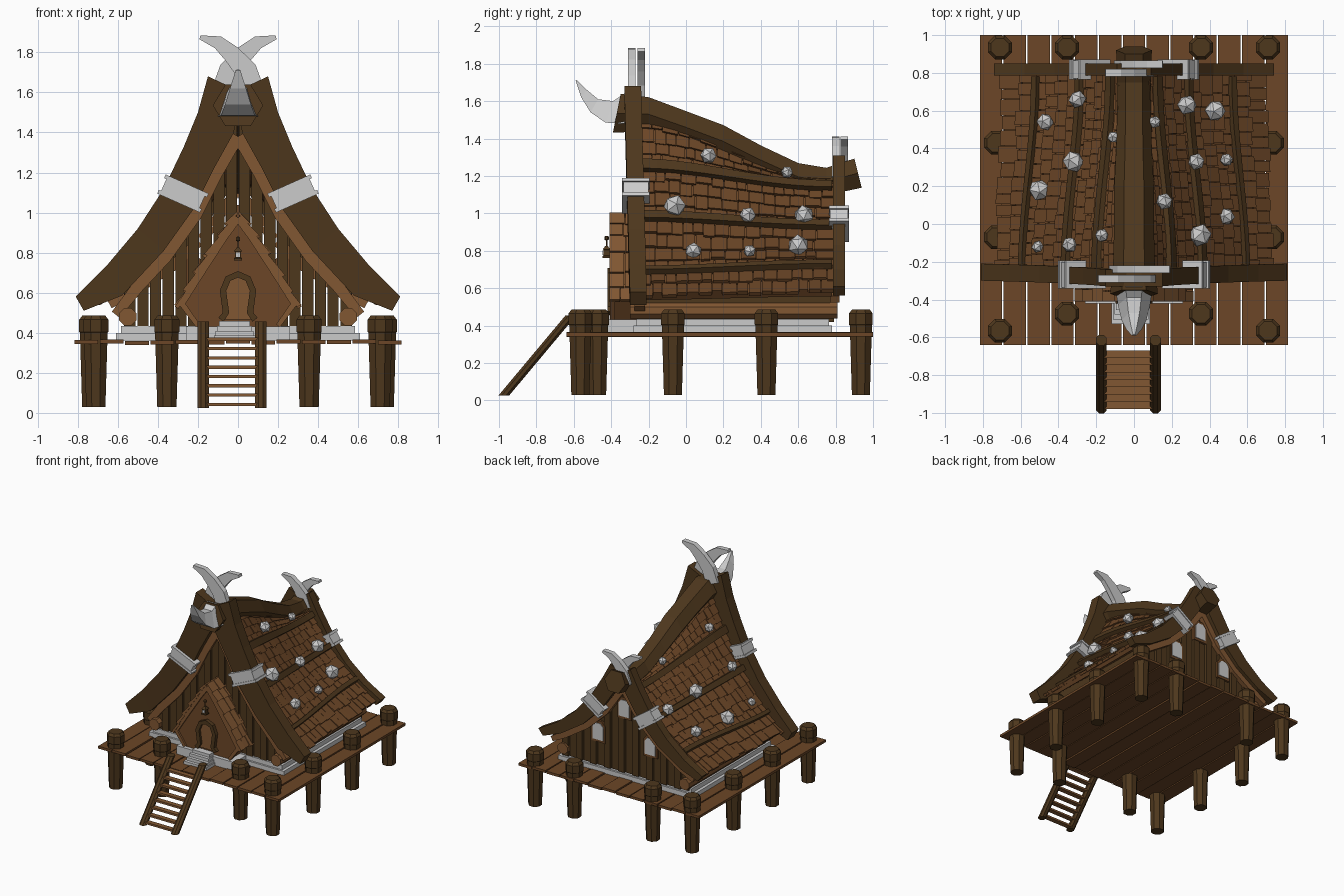
import bpy, bmesh, math, random
from mathutils import Vector, Matrix

if "Cube" in bpy.data.objects:
    bpy.data.objects.remove(bpy.data.objects["Cube"])
random.seed(4)

def material(name, c):
    m = bpy.data.materials.new(name)
    m.diffuse_color = (*c, 1)
    m.use_nodes = True
    m.node_tree.nodes["Principled BSDF"].inputs["Base Color"].default_value = m.diffuse_color
    return m
DARK = material("dark_wood", (0.075, 0.038, 0.012))
MID = material("wood", (0.15, 0.062, 0.02))
LIGHT = material("light_wood", (0.22, 0.095, 0.032))

def finish(name, bm, mat):
    bmesh.ops.recalc_face_normals(bm, faces=bm.faces)
    me = bpy.data.meshes.new(name)
    bm.to_mesh(me)
    bm.free()
    ob = bpy.data.objects.new(name, me)
    bpy.context.collection.objects.link(ob)
    if mat:
        me.materials.append(mat)
    return ob

def add_loft(bm, sections):
    rings = [[bm.verts.new(p) for p in s] for s in sections]
    n = len(rings[0])
    for a, b in zip(rings, rings[1:]):
        for i in range(n):
            bm.faces.new((a[i], a[(i + 1) % n], b[(i + 1) % n], b[i]))
    bm.faces.new(rings[0])
    bm.faces.new(rings[-1])

def loft(name, sections, mat=None):
    bm = bmesh.new()
    add_loft(bm, sections)
    return finish(name, bm, mat)

def prism(name, poly, y0, y1, mat=None):
    return loft(name, [[(x, y, z) for x, z in poly] for y in (y0, y1)], mat)

def box(name, x0, x1, y0, y1, z0, z1, mat=None):
    return prism(name, [(x0, z0), (x1, z0), (x1, z1), (x0, z1)], y0, y1, mat)

def ring(c, r, n, axis='z', sx=1, off=0.5):
    out = []
    for i in range(n):
        a = (i + off) * 2 * math.pi / n
        u, v = r * sx * math.cos(a), r * math.sin(a)
        out.append(Vector(c) + Vector((u, v, 0) if axis == 'z' else (u, 0, v)))
    return out

def sweep(name, path, y0, y1, mat=None, s=1):
    """Flat ribbon in the xz plane; path holds (x, z, half width)."""
    sec = []
    for i, (x, z, h) in enumerate(path):
        a, b = path[max(i - 1, 0)], path[min(i + 1, len(path) - 1)]
        t = Vector((b[0] - a[0], b[1] - a[1])).normalized() * h
        sec.append([(s * (x - t.y), y0, z + t.x), (s * (x - t.y), y1, z + t.x),
                    (s * (x + t.y), y1, z - t.x), (s * (x + t.y), y0, z - t.x)])
    return loft(name, sec, mat)

# Roof surface blended between front and back profiles
FRONT = [(.04, 1.52), (.17, 1.25), (.34, .97), (.46, .81), (.57, .68), (.71, .56)]
BACK = [(.03, 1.2), (.1, 1.14), (.27, .92), (.39, .8), (.5, .71), (.68, .58)]
def roof_point(u, y):
    w = min(max((y + .25) / 1.0, 0), 1)
    w = w * w * (3 - 2 * w)
    k = min(max(int(u * 5), 0), 4)
    f = u * 5 - k
    p = [Vector(FRONT[i]).lerp(Vector(BACK[i]), w) for i in (k, k + 1)]
    return p[0].lerp(p[1], f)
def roof(u, y, off, s):
    t = (roof_point(u + .02, y) - roof_point(u - .02, y)).normalized()
    p = roof_point(u, y) + Vector((-t.y, t.x)) * off
    return Vector((s * p.x, y, p.y))
def roof_z(x, prof):
    for a, b in zip(prof, prof[1:]):
        if x <= b[0]:
            return a[1] + (max(x, a[0]) - a[0]) / (b[0] - a[0]) * (b[1] - a[1])
    return prof[-1][1]

def shingles(bm, fn, rows, y0, y1, s, wmin, wmax):
    for u0, u1 in zip(rows, rows[1:]):
        y = y0
        while y < y1 - .005:
            e = y + random.uniform(wmin, wmax)
            e = y1 if e > y1 - wmin * .6 else e
            lo, k = u1 + random.uniform(0, .25) * (u1 - u0), random.uniform(.018, .028)
            add_loft(bm, [[fn(u0, q, .008, s), fn(lo, q, k, s), fn(lo, q, 0, s), fn(u0, q, -.008, s)]
                          for q in (y, e - .004)])
            y = e

ROWS = [i / 20 for i in range(9)] + [.5, .6, .7, .8, .9, 1]
YS = [-.24 + i * .085 for i in range(13)]
for s, side in ((1, "right"), (-1, "left")):
    # Roof slope, shingles and battens
    us = [i / 10 for i in range(11)]
    loft("roof_shell_" + side, [[roof(u, y, 0, s) for u in us] + [roof(u, y, -.03, s) for u in us[::-1]] for y in YS], MID)
    bm = bmesh.new()
    shingles(bm, roof, ROWS, -.24, .79, s, .05, .09)
    finish("roof_shingles_" + side, bm, MID)
    for u in (.2, .4, .8):
        loft("roof_batten_" + side, [[roof(u - .02, y, .0, s), roof(u - .018, y, .045, s),
             roof(u + .022, y, .045, s), roof(u + .025, y, 0, s)] for y in YS], DARK)
    # Curved gable beams: outer x, z, inner x, z
    fb = [(.15, 1.68, 0, 1.61), (.2, 1.5, .02, 1.4), (.27, 1.33, .12, 1.22), (.37, 1.12, .22, 1.02),
          (.5, .92, .37, .81), (.66, .73, .58, .585), (.81, .58, .77, .51)]
    bb = [(.09, 1.31, 0, 1.26), (.16, 1.18, .05, 1.1), (.27, 1.0, .17, .92), (.42, .83, .34, .75),
          (.58, .7, .54, .62), (.74, .61, .70, .56)]
    for nm, st, ya, yb, lean in (("front", fb, -.30, -.21, -.03), ("back", bb, .785, .85, 0)):
        sec = []
        for ox, oz, ix, iz in st:
            d = lean * (oz - .58) / 1.1
            sec.append([(s * ox, ya + d, oz), (s * ox, yb + d, oz), (s * ix, yb + d, iz), (s * ix, ya + d, iz)])
        loft(f"{nm}_gable_beam_{side}", sec, DARK)
    # Lighter lining under the gable beams
    sweep("front_gable_lining_" + side, [(0, 1.38, .03), (.11, 1.19, .03), (.21, .99, .03), (.36, .78, .03),
          (.5, .63, .03), (.61, .49, .025)], -.275, -.22, LIGHT, s)
    sweep("back_gable_lining_" + side, [(0, 1.12, .025), (.16, .89, .025), (.33, .73, .025), (.53, .6, .025),
          (.64, .54, .02)], .77, .82, LIGHT, s)
    # Grey clamps around the gable beams
    for nm, cx, cz, ya, yb, L, ang in (("front", .275, 1.095, -.335, -.2, .21, 24), ("back", .235, .945, .77, .865, .17, 35)):
        for k, (h, grow) in enumerate(((.07, 0), (.02, .012), (.02, .012))):
            ob = box(f"{nm}_clamp_{side}", -L / 2 - grow, L / 2 + grow, ya - grow / 2, yb + grow / 2, -h / 2, h / 2)
            dz = (0, .042, -.042)[k]
            ob.data.transform(Matrix.Translation((s * cx, 0, cz)) @ Matrix.Rotation(-math.radians(ang) * s, 4, 'Y')
                              @ Matrix.Translation((0, 0, dz)))
    # Crossed horns on both gables
    horn = [(.08, 1.6, .055), (.04, 1.71, .055), (-.03, 1.79, .045), (-.1, 1.85, .033), (-.19, 1.875, .01)]
    y = -.29 if s > 0 else -.24
    sweep("front_horn_" + side, horn, y - .02, y + .02, None, s)
    y = .8 if s > 0 else .845
    sweep("back_horn_" + side, [(x * .8, 1.41 - (1.885 - z) * .8, h * .8) for x, z, h in horn], y - .02, y + .02, None, s)
    # Sill log and side wall
    loft("sill_log_" + side, [ring((s * .55, y, .48), .047, 8, 'y') for y in (-.3, .81)], LIGHT)
    box("side_wall_" + side, s * .53, s * .57, -.22, .77, .43, .64, DARK)

# Ridge beam
ridge = [(-.37, 1.535, .12), (-.2, 1.53, .105), (0, 1.46, .1), (.2, 1.385, .1), (.4, 1.285, .09), (.6, 1.195, .085),
         (.75, 1.17, .085), (.92, 1.215, .09)]
loft("ridge_beam", [[p + Vector((0, (p.z - z) * .2 * (i == 0) - (p.z - z) * .25 * (i == 7), 0))
     for p in ring((0, y, z), r, 6, 'y', 1.05, 0)] for i, (y, z, r) in enumerate(ridge)], DARK)
# Forward-pointing horn
loft("nose_horn", [[(-w, y, z), (w, y, z), (w * .45, y2, z2), (-w * .45, y2, z2)] for y, z, y2, z2, w in
     ((-.33, 1.48, -.33, 1.64, .1), (-.43, 1.485, -.39, 1.6, .085), (-.51, 1.54, -.47, 1.61, .065),
      (-.56, 1.62, -.53, 1.66, .04), (-.59, 1.71, -.585, 1.715, .012))])

# Grey studs on the roof: x, y, z, radius
for x, y, z, r in ((.16, .12, 1.31, .045), (.11, .54, 1.22, .033), (.35, -.06, 1.04, .062), (.33, .33, .99, .045),
                   (.28, .63, .99, .055), (.49, .04, .8, .046), (.49, .34, .8, .035), (.43, .6, .83, .058),
                   (-.3, .66, .97, .048), (-.47, .54, .79, .047), (-.11, .46, 1.24, .033), (-.32, .33, 1.0, .058),
                   (-.5, .18, .77, .06), (-.17, -.06, 1.33, .038), (-.34, -.11, 1.04, .042), (-.51, -.12, .79, .033)):
    bm = bmesh.new()
    bmesh.ops.create_icosphere(bm, subdivisions=1, radius=r, matrix=Matrix.Translation((x, y, z))
                               @ Matrix.Rotation(random.random() * 3, 4, (1, 1, 0)))
    finish("roof_stud", bm, None)

# Plank gable walls
for nm, prof, y, drop in (("front", FRONT, -.23, .05), ("back", BACK, .76, .05)):
    edges = [-.57 + i * 1.14 / 18 for i in range(19)]
    for i, (a, b) in enumerate(zip(edges, edges[1:])):
        g, j = .004, .012 * (i % 2)
        top = [(x, roof_z(abs(x), prof) - drop) for x in (b - g, a + g)]
        prism(nm + "_wall_plank", [(a + g, .42), (b - g, .42)] + top, y - .02 - j * (nm == "front"), y + .02 + j * (nm == "back"), DARK)
# Back windows with pointed tops
for x, z in ((0, .95), (-.235, .7), (.235, .7)):
    for w, y1, m, nm in ((.062, .798, MID, "window_frame"), (.048, .803, None, "window_pane")):
        prism(nm, [(x - w, z - w * 1.4), (x + w, z - w * 1.4), (x + w, z + w * .8), (x + w * .5, z + w * 1.4),
                   (x - w * .5, z + w * 1.4), (x - w, z + w * .8)], .77, y1, m)

# Stone foundation and front steps
box("foundation_lower", -.61, .61, -.28, .78, .362, .4)
box("foundation_upper", -.585, .585, -.265, .765, .4, .435)
box("porch_foundation", -.26, .26, -.42, -.25, .362, .432)
for i in range(4):
    box("stone_step", -.12 + i * .008, .085 - i * .008, -.53 + i * .025, -.4, .362 + i * .024, .386 + i * .024)

# Porch gable
prism("porch_face", [(-.2, .43), (-.28, .55), (0, .98), (.28, .55), (.2, .43)], -.39, -.22, MID)
PORCH = [Vector(p) for p in ((0, 1.0), (.07, .9), (.2, .7), (.29, .535))]
def porch_roof(u, y, off, s):
    k = min(int(u * 3), 2)
    p = PORCH[k].lerp(PORCH[k + 1], u * 3 - k) + Vector((.86, .5)) * off
    return Vector((s * max(p.x, 0), y, p.y))
for s in (-1, 1):
    bm = bmesh.new()
    shingles(bm, porch_roof, [0, .2, .36, .52, .68, .84, 1], -.41, -.22, s, .05, .09)
    finish("porch_shingles", bm, LIGHT)
    sweep("porch_trim", [(0, .975, .02), (.07, .88, .02), (.2, .68, .02), (.28, .545, .018), (.2, .435, .012)], -.405, -.38, LIGHT, s)

# Door and horseshoe surround
half = [(.085, .465), (.06, .5), (.075, .61), (.05, .67), (0, .692)]
arch = half + [(-x, z) for x, z in half[-2::-1]]
prism("door", arch, -.4, -.38, LIGHT)
sweep("door_surround", [(x, z, .016) for x, z in arch], -.42, -.38, DARK)
# Hanging lantern
loft("lantern_hook", [ring((0, -.425, z), r, 6) for z, r in ((.81, .004), (.855, .004), (.86, .012), (.875, .012), (.88, .004))], DARK)
loft("lantern_body", [ring((0, -.425, z), r, 4) for z, r in ((.762, .03), (.772, .03), (.775, .022), (.805, .022), (.806, .03), (.825, .01))], DARK)
box("lantern_glass", -.01, .01, -.447, -.405, .778, .8)

# Deck planks
W = 1.64 / 13
for i in range(13):
    x, z = -.82 + i * W, random.uniform(-.004, .004)
    box("deck_plank", x + .004, x + W - .004, -.64, 1.0, .343 + z, .363 + z, MID)
# Posts
for x, y in ((.71, .935), (.355, .935), (.73, .43), (.73, -.07), (.71, -.565), (.355, -.475)):
    for s in (-1, 1):
        loft("deck_post", [ring((s * x, y, z), r, 8) for z, r in ((.03, .052), (.4, .064), (.405, .068), (.465, .068), (.485, .052))], DARK)
# Ladder
A, B = Vector((0, -.975, .025)), Vector((0, -.615, .455))
for x in (-.173, .113):
    loft("ladder_rail", [ring(Vector((x, 0, 0)) + p, .031, 8) for p in (A, B)], DARK)
for i in range(8):
    p = A.lerp(B, .04 + i * .108)
    box("ladder_rung", -.16, .1, p.y - .02, p.y + .02, p.z - .008, p.z + .008, LIGHT)
